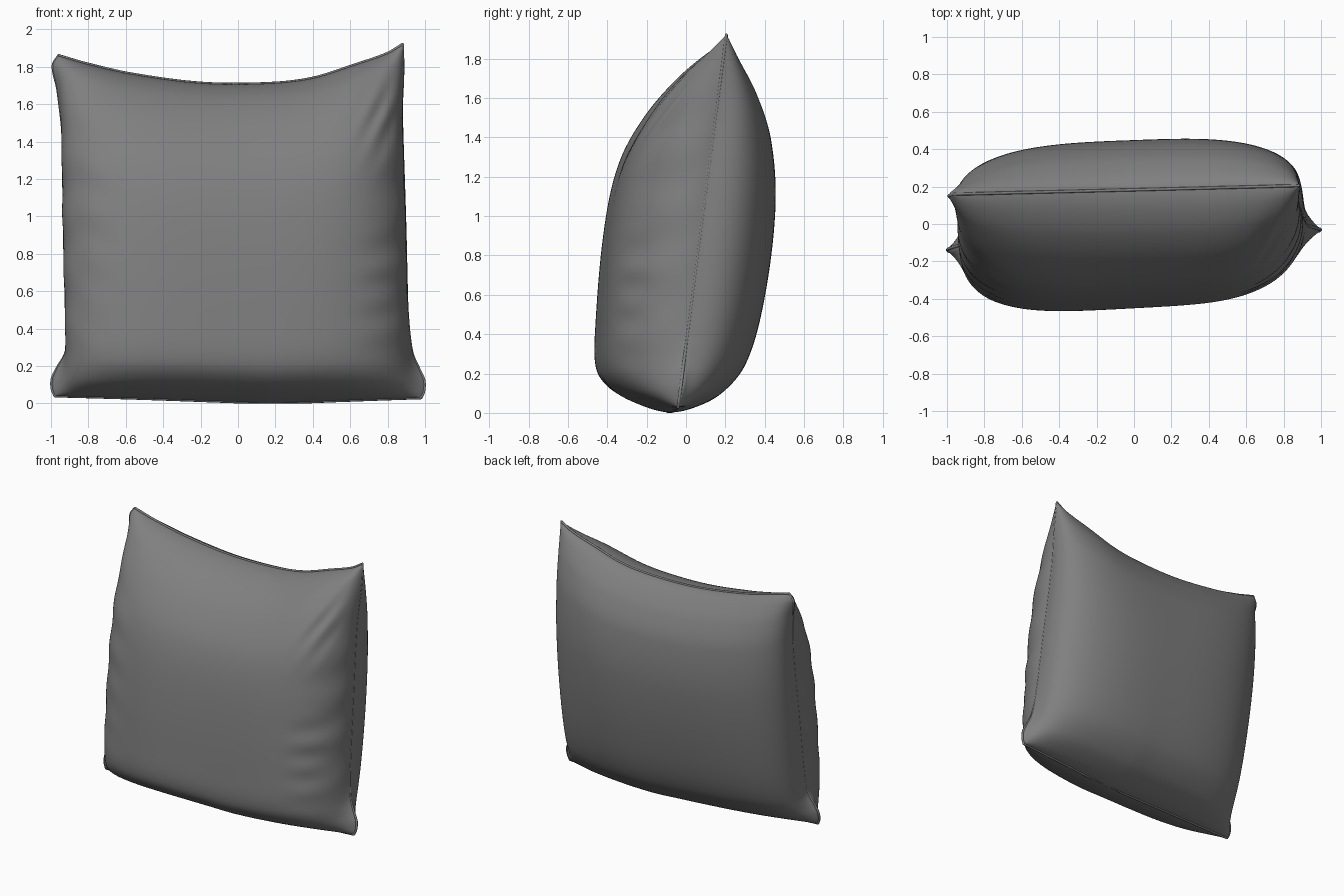
import bpy, bmesh, math

if "Cube" in bpy.data.objects:
    bpy.data.objects.remove(bpy.data.objects["Cube"])

N = 110  # grid resolution of each cloth panel


def smooth(pts, s):
    """Smooth Hermite interpolation through (position, value) pairs."""
    n = len(pts)

    def slope(i):
        a, b = pts[max(i - 1, 0)], pts[min(i + 1, n - 1)]
        return (b[1] - a[1]) / (b[0] - a[0])
    i = 0
    while i < n - 2 and s > pts[i + 1][0]:
        i += 1
    (x0, y0), (x1, y1) = pts[i], pts[i + 1]
    h = x1 - x0
    q = min(max((s - x0) / h, 0), 1)
    return (y0 * (1 + 2 * q) * (1 - q) ** 2 + h * slope(i) * q * (1 - q) ** 2
            + y1 * q * q * (3 - 2 * q) + h * slope(i + 1) * q * q * (q - 1))


def angle(t):
    return math.acos(1 - 2 * min(max(t, 0), 1)) / math.pi


# Seam outline: sides (height fraction, x), top and bottom (x fraction, z)
LEFT = [(0, -.985), (.02, -1.0), (.05, -1.0), (.08, -.975), (.13, -.925), (.25, -.915),
        (.45, -.925), (.75, -.94), (.9, -.97), (.97, -.995), (1, -.965)]
RIGHT = [(0, .985), (.02, 1.0), (.05, 1.0), (.08, .975), (.13, .935), (.25, .91),
         (.45, .895), (.75, .875), (.92, .887), (1, .885)]
TOP = [(-1, 1.86), (-.85, 1.815), (-.6, 1.76), (-.2, 1.712), (.2, 1.712), (.45, 1.74),
       (.7, 1.81), (.9, 1.87), (1, 1.92)]
BOTTOM = [(-1, .04), (-.5, .025), (0, .008), (.2, .002), (.6, .015), (1, .03)]
# Padding depth by height fraction
FRONT = [(angle(t), d) for t, d in [(0, 0), (.012, .13), (.05, .285), (.11, .375), (.25, .42),
         (.55, .46), (.73, .44), (.86, .35), (.95, .22), (.985, .12), (1, 0)]]
BACK = [(angle(t), d) for t, d in [(0, 0), (.012, .11), (.05, .235), (.14, .345), (.33, .39),
        (.6, .375), (.8, .3), (.9, .21), (.96, .12), (.99, .055), (1, 0)]]


def wrinkle(u, t):
    """Gathered folds that run in from the side seams of the front."""
    a = abs(u)
    side = math.exp(-((a - .88) / .13) ** 2) * (1 - a ** 8)
    if u > 0:
        low = math.exp(-((t - .33) / .16) ** 2) * math.sin(62 * t + 3 * u)
        high = 1.4 * math.exp(-((t - .82) / .1) ** 2) * math.sin(50 * (t - .75 * u))
        return .010 * side * (low + high)
    return .005 * side * math.sin(45 * t + 6 * u) * math.exp(-((t - .5) / .4) ** 2)


def point(i, j, front):
    u = math.sin(math.pi * (i / N - .5))
    s = j / N
    t = (1 - math.cos(math.pi * s)) / 2
    a = abs(u)
    # padding depth and seam plane, the top seam sagging slightly at the left
    if front:
        full = max(1 - a ** 4, 0) ** (.46 + .07 * u)
        depth = full * smooth(FRONT, s)
    else:
        full = max(1 - a ** (3.2 - .2 * u), 0) ** .36
        depth = full * smooth(BACK, s)
    k = (u + 1) / 2
    y = (-.15 + .11 * k) * (1 - t) + (.16 + .045 * k) * t
    y += -depth - wrinkle(u, t) if front else depth
    # width: ears at the corners stay close to the seam, side walls puff out
    if u < 0:
        base, wall, edge, sign = -.93, -.92 - .03 * t, smooth(LEFT, t), -1
    else:
        base, wall, edge, sign = .90, .92 - .045 * t, smooth(RIGHT, t), 1
    x = base * a + (wall - base) * a ** 4 + (edge - wall) * a ** 4 * math.exp(-depth / .06)
    ripple = .4 * math.sin(38 * t) if front else 0
    x += sign * .012 * math.sin(math.pi * min(full, 1)) * math.sin(math.pi * t) * (1 + ripple)
    z = smooth(BOTTOM, u) * (1 - t) + smooth(TOP, u) * t
    if front:  # lower front edge lifts between the corners
        z += .035 * (1 - a * a) * depth / .4 * math.exp(-t / .15)
    return x, y, z


# Cushion: two padded panels welded along the seam
bm = bmesh.new()
grids = []
for front in (True, False):
    g = {}
    for i in range(N + 1):
        for j in range(N + 1):
            rim = i in (0, N) or j in (0, N)
            g[i, j] = grids[0][i, j] if rim and grids else bm.verts.new(point(i, j, front))
    grids.append(g)
    for i in range(N):
        for j in range(N):
            q = [g[i, j], g[i + 1, j], g[i + 1, j + 1], g[i, j + 1]]
            bm.faces.new(q if front else q[::-1])
mesh = bpy.data.meshes.new("cushion")
bm.to_mesh(mesh)
bm.free()
cushion = bpy.data.objects.new("cushion", mesh)
bpy.context.collection.objects.link(cushion)
for p in mesh.polygons:
    p.use_smooth = True

# Seam piping: thin cord around the rim
rim = ([(i, 0) for i in range(N)] + [(N, j) for j in range(N)]
       + [(i, N) for i in range(N, 0, -1)] + [(0, j) for j in range(N, 0, -1)])
curve = bpy.data.curves.new("seam_piping", 'CURVE')
curve.dimensions = '3D'
curve.bevel_depth = .008
curve.bevel_resolution = 2
path = curve.splines.new('POLY')
path.points.add(len(rim) - 1)
for p, (i, j) in zip(path.points, rim):
    x, y, z = point(i, j, True)
    p.co = (x * .994, y, max(z, .008), 1)
path.use_cyclic_u = True
bpy.context.collection.objects.link(bpy.data.objects.new("seam_piping", curve))

# Dark grey cloth
cloth = bpy.data.materials.new("cloth")
cloth.diffuse_color = (.215, .215, .215, 1)
cloth.use_nodes = True
cloth.node_tree.nodes["Principled BSDF"].inputs["Base Color"].default_value = cloth.diffuse_color
mesh.materials.append(cloth)
curve.materials.append(cloth)
